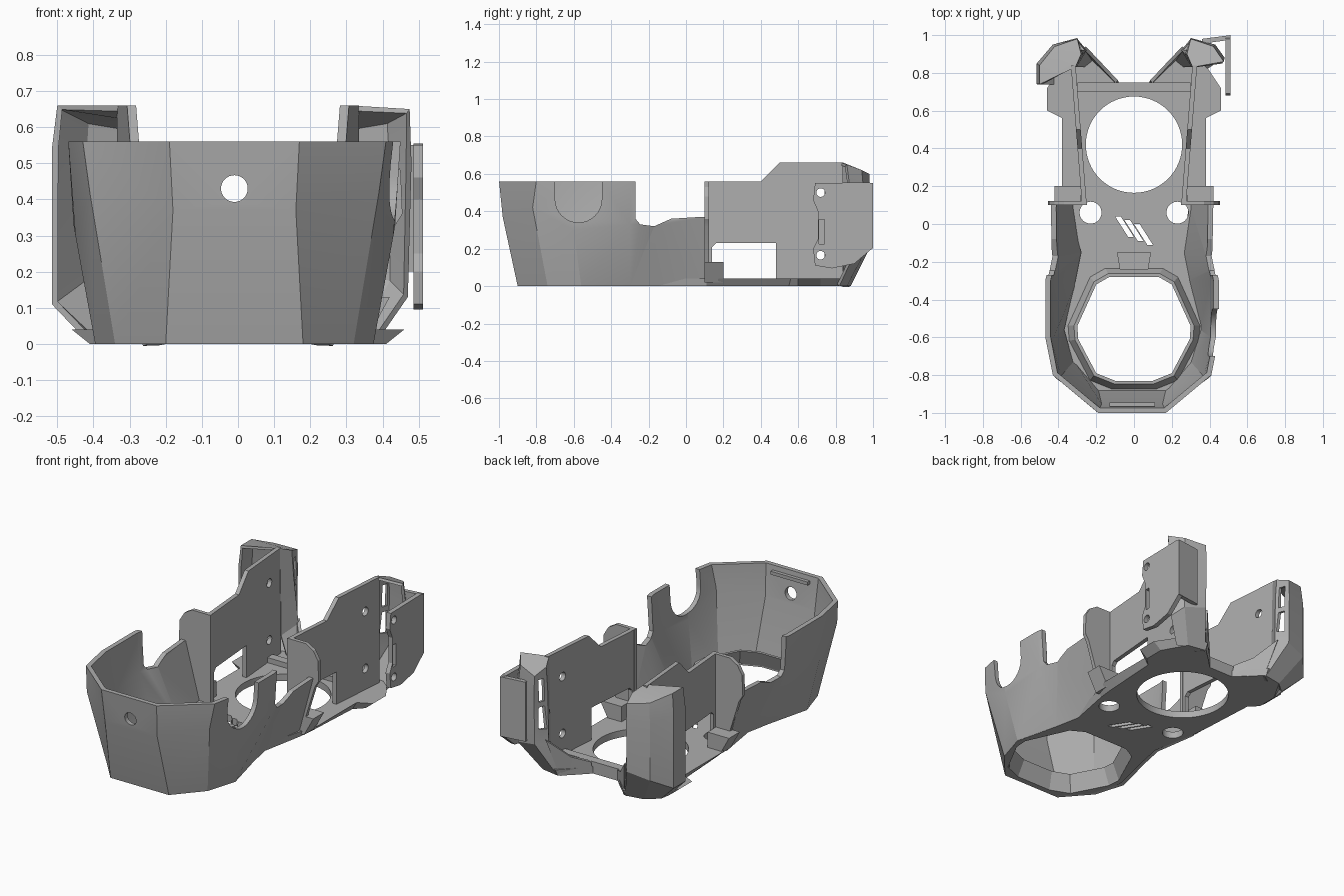
import bpy, bmesh, math
from mathutils import Matrix

if "Cube" in bpy.data.objects:
    bpy.data.objects.remove(bpy.data.objects["Cube"])

grey = bpy.data.materials.new("plain grey")
grey.use_nodes = True
grey.diffuse_color = (0.42, 0.42, 0.42, 1)
for node in grey.node_tree.nodes:
    if node.type == 'BSDF_PRINCIPLED':
        node.inputs["Base Color"].default_value = (0.42, 0.42, 0.42, 1)


def add(name, verts, faces, fix=True):
    me = bpy.data.meshes.new(name)
    me.from_pydata(verts, [], faces)
    if fix:
        bm = bmesh.new()
        bm.from_mesh(me)
        bmesh.ops.recalc_face_normals(bm, faces=bm.faces)
        bm.to_mesh(me)
        bm.free()
    me.materials.append(grey)
    ob = bpy.data.objects.new(name, me)
    bpy.context.collection.objects.link(ob)
    return ob


def apply_mod(ob, mod):
    bpy.ops.object.select_all(action='DESELECT')
    bpy.context.view_layer.objects.active = ob
    ob.select_set(True)
    bpy.ops.object.modifier_apply(modifier=mod.name)


def place(axis, u, v, h):
    return {'x': (h, u, v), 'y': (u, h, v), 'z': (u, v, h)}[axis]


def prism(name, pts, axis, a, b, top=None):
    """Extrude an outline along an axis, optionally to a second outline."""
    n = len(pts)
    verts = [place(axis, u, v, a) for u, v in pts]
    verts += [place(axis, u, v, b) for u, v in (top or pts)]
    faces = [tuple(range(n))[::-1], tuple(range(n, 2 * n))]
    faces += [(i, (i + 1) % n, n + (i + 1) % n, n + i) for i in range(n)]
    return add(name, verts, faces)


def disc(u, v, r, n=32):
    return [(u + r * math.cos(2 * math.pi * i / n), v + r * math.sin(2 * math.pi * i / n))
            for i in range(n)]


def rect(u0, v0, u1, v1):
    return [(u0, v0), (u1, v0), (u1, v1), (u0, v1)]


def both(pts):
    """Close a half outline by mirroring it across x = 0."""
    return pts + [(-x, y) for x, y in reversed(pts)]


def shell(name, cols, thick, caps=()):
    """Skin joining upright columns of points, thickened inwards."""
    k = len(cols[0])
    verts = [p for c in cols for p in c]
    faces = [(i * k + j, (i + 1) * k + j, (i + 1) * k + j + 1, i * k + j + 1)
             for i in range(len(cols) - 1) for j in range(k - 1)]
    faces += [tuple(i * k + k - 1 for i in cap) for cap in caps]
    ob = add(name, verts, faces, fix=False)
    mod = ob.modifiers.new("thickness", 'SOLIDIFY')
    mod.thickness, mod.offset = thick, -1
    apply_mod(ob, mod)
    return ob


def cut(ob, pts, axis, a, b):
    cutter = prism("cutter", pts, axis, a, b)
    cutter.hide_render = True
    mod = ob.modifiers.new("cut", 'BOOLEAN')
    mod.operation, mod.solver, mod.object = 'DIFFERENCE', 'EXACT', cutter
    apply_mod(ob, mod)
    bpy.data.objects.remove(cutter)


def mirrored(ob, name):
    me = ob.data.copy()
    me.transform(Matrix.Scale(-1, 4, (1, 0, 0)))
    me.flip_normals()
    new = bpy.data.objects.new(name, me)
    bpy.context.collection.objects.link(new)
    return new


def pair(ob, part):
    ob.name = "left_" + part
    return mirrored(ob, "right_" + part)


# Faceted front bowl and the lower flanks behind it
half = [
    [(.19, -.9, 0), (.17, -.98, .37), (.18, -1, .565)],
    [(.33, -.74, 0), (.40, -.82, .42), (.42, -.8, .565)],
    [(.385, -.56, 0), (.44, -.6, .3), (.46, -.6, .565)],
    [(.32, -.3, 0), (.445, -.3, .33), (.46, -.3, .565)],
    [(.29, -.15, 0), (.425, -.17, .33), (.43, -.17, .565)],
    [(.33, .11, 0), (.43, .11, .37), (.43, .11, .565)],
]
cols = [[(-x, y, z) for x, y, z in c] for c in reversed(half)] + half
cols = [[(x - .01, y, z) for x, y, z in c] for c in cols]
bowl = shell("front_bowl", cols, .028)
cut(bowl, [(-1.2, .8), (-1.2, .56), (-.27, .56), (-.27, .36), (-.245, .33), (-.17, .32),
           (-.08, .36), (.08, .37), (.3, .37), (.3, .8)], 'x', -1, 1)
cut(bowl, disc(-.01, .43, .037), 'y', -1.2, -.8)
notch = [(-.575 + .125 * math.cos(a), .465 + .125 * math.sin(a))
         for a in [math.pi * (1 + i / 16) for i in range(17)]]
cut(bowl, notch + [(-.45, .8), (-.7, .8)], 'x', .25, .7)
prism("rim_ridge", rect(-.13, -.965, .11, -.945), 'z', .515, .535)

# Floor plate with its openings
front = [(.18, -.895), (.32, -.74), (.37, -.56), (.31, -.3), (.28, -.15)]
low = front + [(.33, .11), (.34, .2), (.36, .55), (.41, .6), (.41, .72),
               (.33, .86), (.22, .88), (.08, .75)]
high = front + [(.35, .11), (.38, .2), (.38, .56), (.46, .6), (.46, .72),
                (.36, .87), (.22, .9), (.08, .75)]
floor = prism("floor_plate", both(low), 'z', 0, .04, both(high))
hexa = both([(.13, -.28), (.2, -.32), (.3, -.54), (.295, -.61), (.2, -.79), (.1, -.83)])


def grow(s):
    return [(x * s, -.56 + (y + .56) * s) for x, y in hexa]


cut(floor, grow(1.13), 'z', -.1, .2)
cut(floor, disc(0, .42, .255, 64), 'z', -.1, .2)
for s in (-1, 1):
    cut(floor, disc(s * .23, .06, .058), 'z', -.1, .2)
    cut(floor, disc(s * .19, -.05, .055), 'z', .034, .2)

# Slanted vent slots
for i in range(3):
    x, y = -.07 + i * .05, -.03 - .02 * (i - 1)
    cut(floor, [(x - .03, y + .05), (x + .0, y + .05), (x + .07, y - .06), (x + .04, y - .06)],
        'z', -.1, .2)

# Sloped collar around the front opening
rings = [(1.14, 0), (1.0, .1), (1.06, .1), (1.18, .03)]
n = len(hexa)
verts = [(x, y, z) for s, z in rings for x, y in grow(s)]
faces = [(r * n + i, r * n + (i + 1) % n, (r + 1) % 4 * n + (i + 1) % n, (r + 1) % 4 * n + i)
         for r in range(4) for i in range(n)]
add("opening_collar", verts, faces)

# Small clip and rear cross bar
prism("floor_clip", [(-.09, -.15), (.09, -.15), (.075, -.24), (-.075, -.24)], 'z', .03, .1)
prism("cross_bar", rect(-.3, .7, .3, .75), 'z', .03, .07)

# Tall rear side walls, toeing outwards to the back
wall = prism("wall", [(.1, .02), (.1, .56), (.4, .56), (.5, .66), (.84, .66), (.84, .02)],
             'x', 0, .025)
cut(wall, [(.14, .04), (.48, .04), (.48, .23), (.16, .23), (.14, .21)], 'x', -1, 1)
for z in (.165, .5):
    cut(wall, disc(.72, z, .025, 24), 'x', -1, 1)
for v in wall.data.vertices:
    v.co.x += .25 + (v.co.y - .1) * .08
pair(wall, "side_wall")

# Rounded ribs and shelf blocks at the front of the side walls
rib = prism("rib", [(.25, .03), (.25, .56), (.37, .56), (.42, .53), (.45, .48),
                    (.455, .36), (.43, .32), (.34, .03)], 'y', .1, .122)
pair(rib, "front_rib")
shelf = prism("shelf", [(.28, .02), (.36, .02), (.42, .13), (.28, .13)], 'y', .1, .2)
pair(shelf, "shelf_block")

# Rear corner pods: closed on the right, open sided on the left
pod = [
    [(.41, .74, 0), (.515, .74, .11), (.515, .74, .54), (.5, .74, .66)],
    [(.40, .8, 0), (.515, .85, .11), (.515, .85, .54), (.5, .84, .66)],
    [(.33, .86, 0), (.43, .95, .17), (.43, .95, .5), (.42, .94, .62)],
    [(.22, .88, 0), (.3, .98, .2), (.3, .985, .5), (.3, .98, .6)],
    [(.2, .87, 0), (.25, .92, .2), (.27, .9, .5), (.28, .9, .63)],
    [(.25, .83, 0), (.3, .83, .15), (.305, .83, .5), (.31, .83, .66)],
]


def slots(ob):
    for z0, z1 in ((.28, .41), (.44, .57)):
        cut(ob, rect(.92, z0, .955, z1), 'x', .2, .33)


closed = shell("closed_pod", pod, .018, [(0, 1, 4, 5), (1, 2, 3, 4)])
slots(closed)
mirrored(closed, "right_rear_pod")
bpy.data.objects.remove(closed)
start = [(.38, .82, 0), (.47, .88, .13), (.48, .88, .5), (.475, .86, .65)]
opened = shell("left_rear_pod", [start] + pod[2:], .018, [(0, 1, 2, 3, 4)])
slots(opened)

# Low sloping fences between the pods and the gap
fence = shell("fence", [[(.21, .875, 0), (.255, .94, .22)],
                        [(.14, .81, 0), (.16, .84, .11)],
                        [(.08, .75, 0), (.085, .76, .07)]], .018)
pair(fence, "rear_fence")

# Mounting plate and its arm on the left pod
plate = prism("mount_plate", [(.69, .55), (.98, .555), (.995, .54), (.995, .2), (.9, .12),
                              (.78, .095), (.69, .11), (.68, .2), (.705, .25), (.705, .4),
                              (.68, .46)], 'x', .485, .512)
for z in (.165, .5):
    cut(plate, disc(.72, z, .023, 24), 'x', 0, 1)
cut(plate, rect(.712, .225, .74, .355), 'x', 0, 1)
prism("mount_arm", [(.36, .955), (.512, .975), (.512, 1), (.36, .98)], 'z', .2, .55)

# Smooth shallow angles, keep creases sharp
bpy.ops.object.select_all(action='DESELECT')
for ob in bpy.context.scene.objects:
    if ob.type == 'MESH' and grey.name in ob.data.materials:
        ob.select_set(True)
        bpy.context.view_layer.objects.active = ob
bpy.ops.object.shade_smooth_by_angle(angle=math.radians(20))
